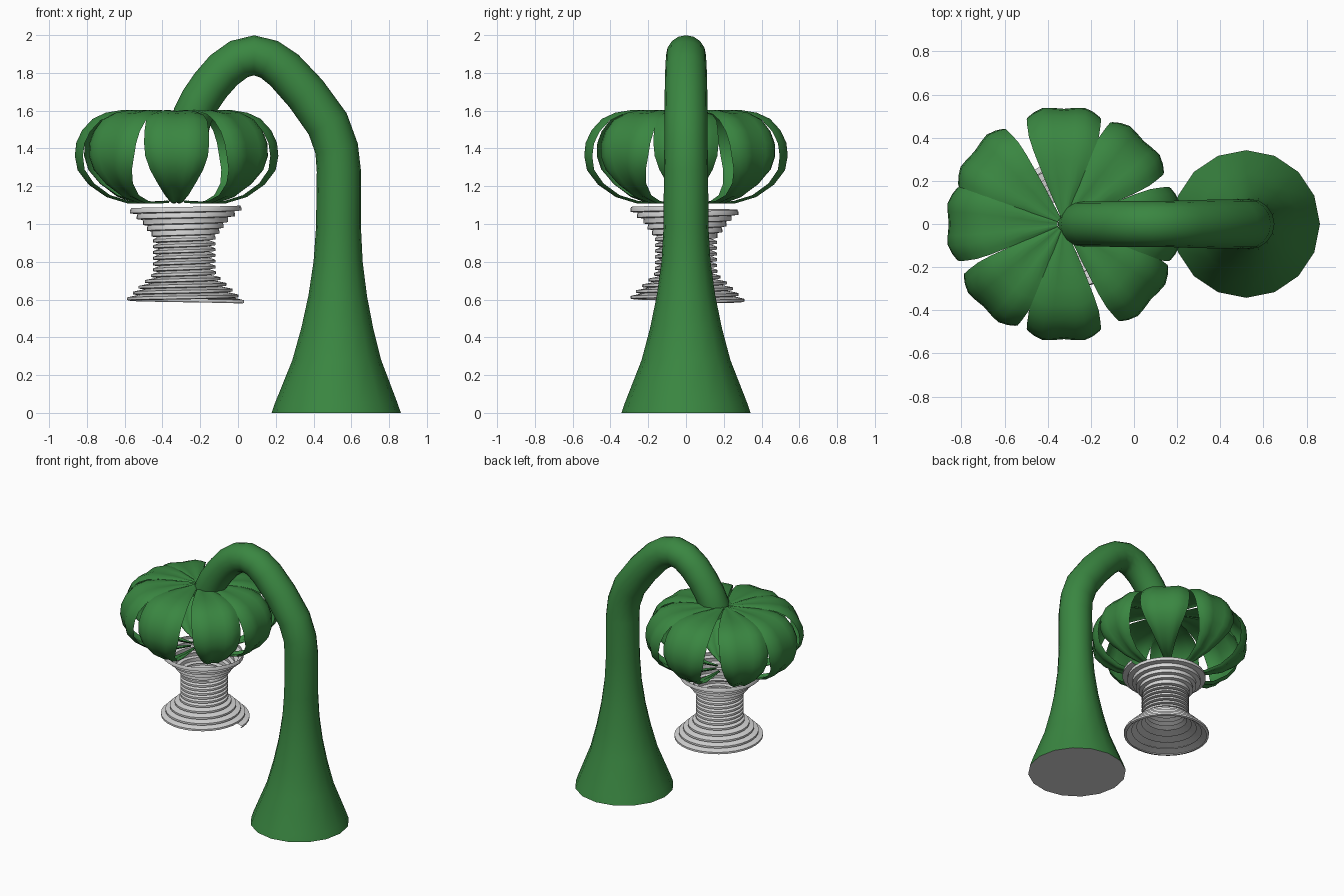
import bpy, math
from mathutils import Vector

if "Cube" in bpy.data.objects:
    bpy.data.objects.remove(bpy.data.objects["Cube"])


def material(name, rgb):
    m = bpy.data.materials.new(name)
    m.diffuse_color = (*rgb, 1)
    m.use_nodes = True
    m.node_tree.nodes["Principled BSDF"].inputs["Base Color"].default_value = m.diffuse_color
    return m


GREEN = material("leaf green", (0.042, 0.24, 0.053))
GREY = material("pale grey", (0.68, 0.68, 0.68))


def make(name, verts, faces, mats, angle):
    me = bpy.data.meshes.new(name)
    me.from_pydata(verts, [], faces)
    for m in mats:
        me.materials.append(m)
    ob = bpy.data.objects.new(name, me)
    bpy.context.collection.objects.link(ob)
    bpy.ops.object.select_all(action='DESELECT')
    ob.select_set(True)
    bpy.context.view_layer.objects.active = ob
    bpy.ops.object.shade_smooth_by_angle(angle=math.radians(angle))
    return ob


def grid_faces(rows, cols, wrap=False):
    return [(i * cols + j, i * cols + (j + 1) % cols,
             (i + 1) * cols + (j + 1) % cols, (i + 1) * cols + j)
            for i in range(rows - 1) for j in range(cols if wrap else cols - 1)]


def lerp(table, t):
    for (a, x), (b, y) in zip(table, table[1:]):
        if t <= b:
            return x + (y - x) * max(0, t - a) / (b - a)
    return table[-1][1]


# Hooked stem: (x, z, radius) along the path
path = [(.52, 0, .342), (.52, .05, .325), (.523, .28, .235), (.526, .45, .19),
        (.528, .62, .155), (.53, .8, .13), (.532, .98, .119), (.534, 1.28, .117),
        (.522, 1.40, .115), (.475, 1.53, .115), (.36, 1.69, .113), (.245, 1.815, .11),
        (.165, 1.872, .107), (.085, 1.893, .106), (.005, 1.873, .106), (-.075, 1.815, .106),
        (-.145, 1.735, .105), (-.2, 1.655, .105), (-.24, 1.575, .105), (-.255, 1.5, .1)]
SIDES = 16
verts = []
for i, (x, z, r) in enumerate(path):
    a, b = path[max(i - 1, 0)], path[min(i + 1, len(path) - 1)]
    tan = Vector((b[0] - a[0], 0, b[1] - a[1])).normalized()
    if i < 3:
        tan = Vector((0, 0, 1))
    side = Vector((tan.z, 0, -tan.x))
    for k in range(SIDES):
        u = 2 * math.pi * k / SIDES
        verts.append(Vector((x, 0, z)) + side * r * math.cos(u) + Vector((0, r * math.sin(u), 0)))
n = len(path)
faces = grid_faces(n, SIDES, True)
faces += [tuple(reversed(range(SIDES))), tuple(range((n - 1) * SIDES, n * SIDES))]
stem = make("hooked_stem", verts, faces, [GREEN, GREY], 45)
stem.data.polygons[len(faces) - 2].material_index = 1

# Petals: (radius, height, half width) from crown to the tip underneath
outline = [(.03, 1.595, .013), (.2, 1.602, .082), (.3, 1.6, .12), (.38, 1.587, .15),
           (.45, 1.555, .172), (.505, 1.495, .18), (.535, 1.43, .182), (.542, 1.36, .175),
           (.525, 1.285, .148), (.465, 1.21, .105), (.37, 1.145, .065), (.26, 1.112, .037),
           (.15, 1.11, .02), (.06, 1.115, .005)]
ribs = [(-1, .965), (-.8, .99), (-.55, 1.01), (-.3, .998), (0, .985),
        (.3, .998), (.55, 1.01), (.8, .99), (1, .965)]
for p, deg in enumerate((0, 46, 90, 141, 180, 226, 270, 319)):
    verts = []
    for r, z, w in outline:
        for v, f in ribs:
            a = math.radians(deg) + v * w / r
            verts.append((-.325 + r * f * math.cos(a), r * f * math.sin(a),
                          1.36 + (z - 1.36) * f))
    make(f"petal_{p + 1}", verts, grid_faces(len(outline), len(ribs)), [GREEN], 50)

# Spiral flower centre: a helical shell flared at both ends
TURNS, STEPS, PITCH = 16, 32, .0306
lip = [(.575, .32), (.61, .285), (.66, .235), (.72, .17), (.745, .165),
       (.92, .165), (.95, .19), (1.0, .225), (1.05, .285), (1.09, .325)]
core = [(.575, .305), (.61, .265), (.66, .205), (.72, .14), (.75, .132),
        (.92, .132), (.95, .165), (1.0, .2), (1.05, .245), (1.1, .3)]
verts = []
for s in range(TURNS * STEPS + 1):
    a = 2 * math.pi * s / STEPS
    z = .578 + PITCH * s / STEPS
    for r, h in ((lerp(core, z), z), (lerp(lip, z), z + .004),
                 (lerp(lip, z), z + .018), (lerp(core, z + PITCH), z + PITCH)):
        verts.append((-.285 + r * math.cos(a), r * math.sin(a), h))
make("spiral_centre", verts, grid_faces(TURNS * STEPS + 1, 4), [GREY], 35)
